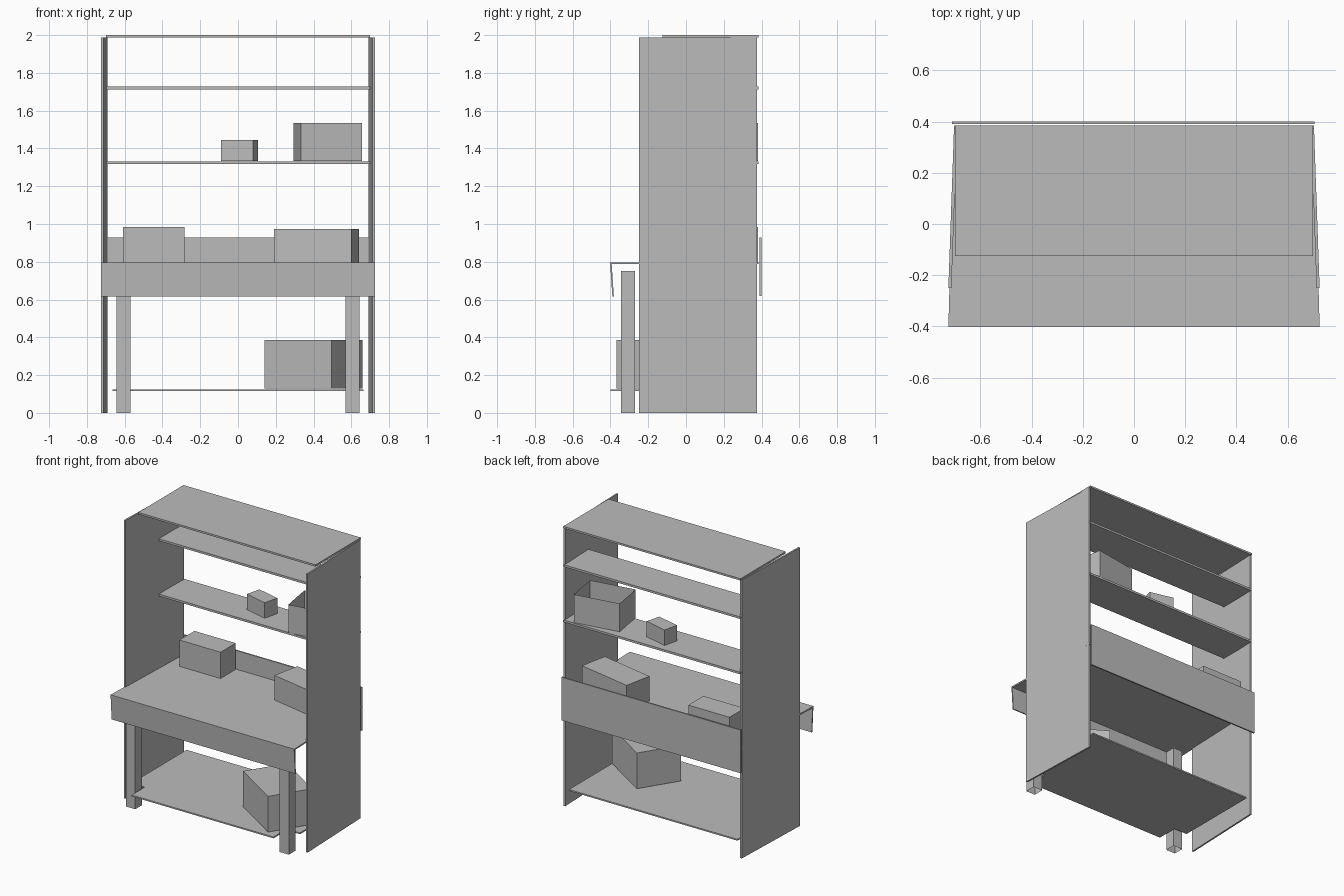
import bpy
import bmesh
from math import radians
from mathutils import Matrix

cube = bpy.data.objects.get("Cube")
if cube:
    bpy.data.objects.remove(cube, do_unlink=True)

grey = bpy.data.materials.new("plain_grey")
grey.use_nodes = True
COLOUR = (0.5, 0.5, 0.5, 1)
grey.diffuse_color = COLOUR
grey.node_tree.nodes["Principled BSDF"].inputs["Base Color"].default_value = COLOUR


def prism(name, outline, z0, z1, open_ends=()):
    """Extrude a plan outline from z0 to z1; open_ends lists caps to leave out."""
    bm = bmesh.new()
    low = [bm.verts.new((x, y, z0)) for x, y in outline]
    high = [bm.verts.new((x, y, z1)) for x, y in outline]
    n = len(outline)
    for i in range(n):
        j = (i + 1) % n
        bm.faces.new((low[i], low[j], high[j], high[i]))
    if "bottom" not in open_ends:
        bm.faces.new(low[::-1])
    if "top" not in open_ends:
        bm.faces.new(high)
    bmesh.ops.recalc_face_normals(bm, faces=bm.faces)
    mesh = bpy.data.meshes.new(name)
    bm.to_mesh(mesh)
    bm.free()
    mesh.materials.append(grey)
    obj = bpy.data.objects.new(name, mesh)
    bpy.context.collection.objects.link(obj)
    return obj


def rect(x0, x1, y0, y1):
    return [(x0, y0), (x1, y0), (x1, y1), (x0, y1)]


def crate(name, centre, size, angle, z0, z1, open_ends=()):
    """Box turned about the vertical axis."""
    w, d = size[0] / 2, size[1] / 2
    obj = prism(name, rect(-w, w, -d, d), z0, z1, open_ends)
    obj.data.transform(Matrix.Translation((*centre, 0)) @ Matrix.Rotation(radians(angle), 4, "Z"))
    return obj


# Side panels, slightly splayed to the front, and square legs
T = 0.012
for side, s in (("left", 1), ("right", -1)):
    panel = [(s * 0.725, -0.25), (s * 0.703, 0.375),
             (s * (0.703 - T), 0.375), (s * (0.725 - T), -0.25)]
    prism(side + "_side_panel", panel, 0, 1.987)
    prism(side + "_front_leg", rect(*sorted((s * 0.57, s * 0.643)), -0.345, -0.27),
          0, 0.75, ("bottom",))

# Top board and the two narrow shelves
prism("top_board", rect(-0.70, 0.70, -0.125, 0.385), 1.987, 2.0)
prism("upper_shelf", rect(-0.695, 0.70, 0.10, 0.385), 1.712, 1.727)
prism("middle_shelf", rect(-0.695, 0.70, 0.10, 0.385), 1.317, 1.332)

# Worktop with front apron leaning in at the bottom, and back board
prism("worktop", [(-0.725, -0.4), (0.725, -0.4), (0.703, 0.385), (-0.703, 0.385)], 0.787, 0.797)
apron = prism("front_apron", rect(-0.725, 0.725, -0.402, -0.394), 0.617, 0.797)
for v in apron.data.vertices:
    if v.co.z < 0.7:
        v.co.y += 0.012
prism("back_board", rect(-0.71, 0.705, 0.39, 0.4), 0.62, 0.928)

# Bottom shelf, notched around the legs
notched = [(-0.56, -0.4), (0.56, -0.4), (0.56, -0.25), (0.665, -0.25),
           (0.665, 0.37), (-0.665, 0.37), (-0.665, -0.25), (-0.56, -0.25)]
prism("bottom_shelf", notched, 0.115, 0.125)

# Stored boxes
crate("worktop_box_right", (-0.447, 0.295), (0.325, 0.17), 0, 0.797, 0.985)
crate("worktop_box_left", (0.415, 0.20), (0.418, 0.204), -11.3, 0.797, 0.973)
crate("small_shelf_box", (0.008, 0.26), (0.176, 0.108), -14, 1.334, 1.445)
crate("open_shelf_bin", (0.475, 0.237), (0.328, 0.24), 9.5, 1.334, 1.535, ("top",))
crate("floor_box", (0.40, -0.125), (0.42, 0.308), -32.4, 0.13, 0.385)
